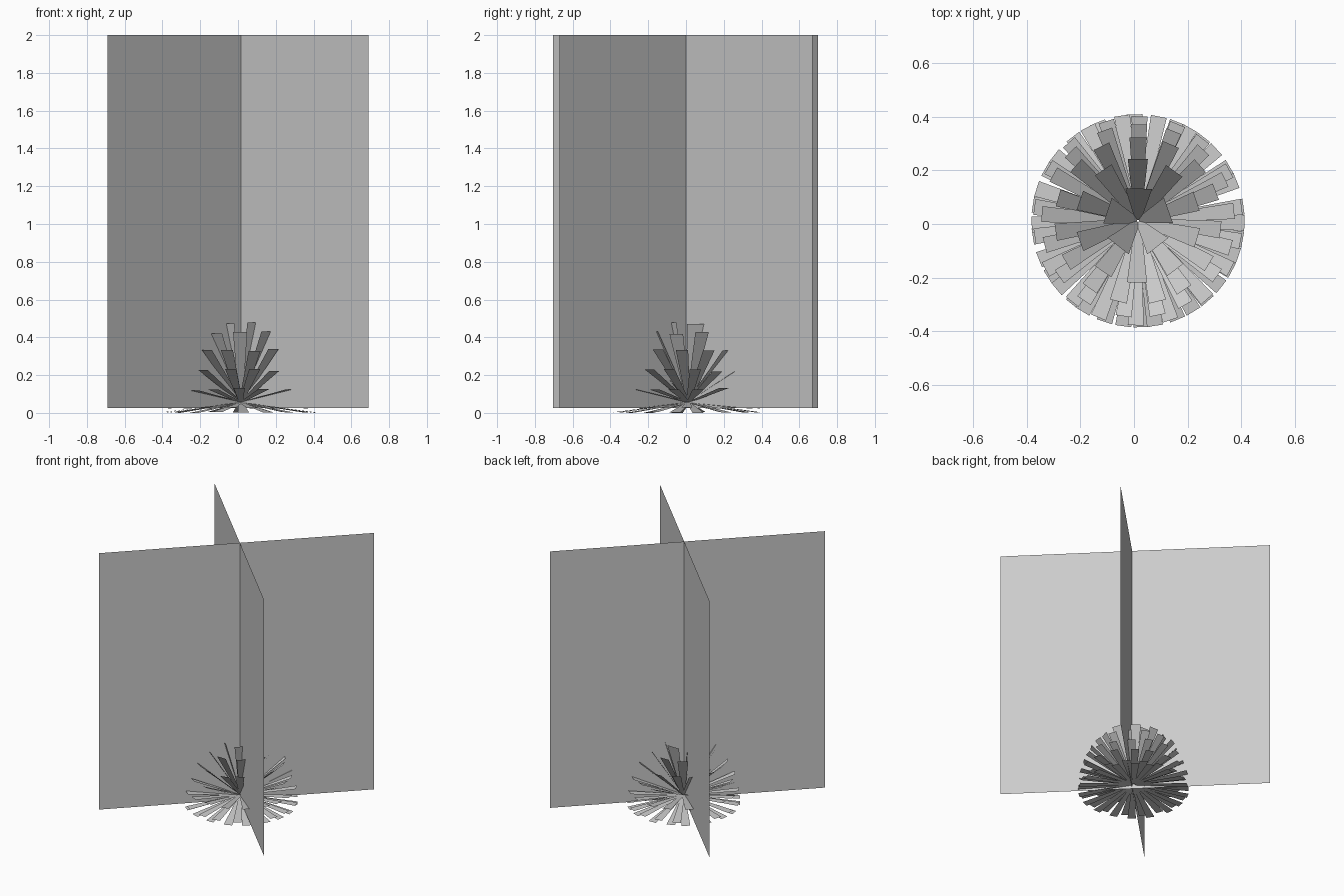
import bpy, bmesh, math, random
from mathutils import Vector

if "Cube" in bpy.data.objects:
    bpy.data.objects.remove(bpy.data.objects["Cube"])

random.seed(4)


def make_object(name, quads):
    bm = bmesh.new()
    for q in quads:
        bm.faces.new([bm.verts.new(p) for p in q])
    me = bpy.data.meshes.new(name)
    bm.to_mesh(me)
    bm.free()
    ob = bpy.data.objects.new(name, me)
    bpy.context.collection.objects.link(ob)
    return ob


# Two crossed upright cards on the diagonals
def card(name, a, b, z0=0.025, z1=2.0):
    make_object(name, [[(*a, z0), (*b, z0), (*b, z1), (*a, z1)]])


card("card_a", (-0.69, -0.705), (0.69, 0.67))
card("card_b", (-0.69, 0.70), (0.69, -0.67))

# Rosette of flat blades, narrow at the base and wide at the tip
CENTRE = Vector((0.015, 0.012, 0.055))


def blade(azimuth, radius, tip_z, width, base=0.022):
    out = Vector((math.cos(azimuth), math.sin(azimuth), 0))
    side = Vector((-out.y, out.x, 0))
    tip = CENTRE + out * radius
    tip.z = tip_z
    root = CENTRE.lerp(tip, 0.03)
    return [root - side * base / 2, tip - side * width / 2,
            tip + side * width / 2, root + side * base / 2]


# ring name, count, tip radius, tip height, tip width, start angle
RINGS = [
    ("crown", 5, 0.12, 0.475, 0.10, 90),
    ("upper", 10, 0.23, 0.425, 0.075, 90),
    ("middle", 15, 0.31, 0.335, 0.065, 90),
    ("lower_middle", 17, 0.36, 0.225, 0.06, 90),
    ("lower", 18, 0.39, 0.125, 0.06, 90),
    ("skirt", 18, 0.397, 0.025, 0.06, 80),
    ("ground", 18, 0.397, 0.003, 0.06, 90),
]
for name, count, radius, tip_z, width, start in RINGS:
    quads = []
    for i in range(count):
        a = math.radians(start + 360 * i / count + random.uniform(-2.5, 2.5))
        dz = random.uniform(-0.008, 0.008) if tip_z > 0.1 else random.uniform(-0.003, 0.003)
        quads.append(blade(a, radius, tip_z + dz, width))
    make_object(name + "_leaves", quads)
